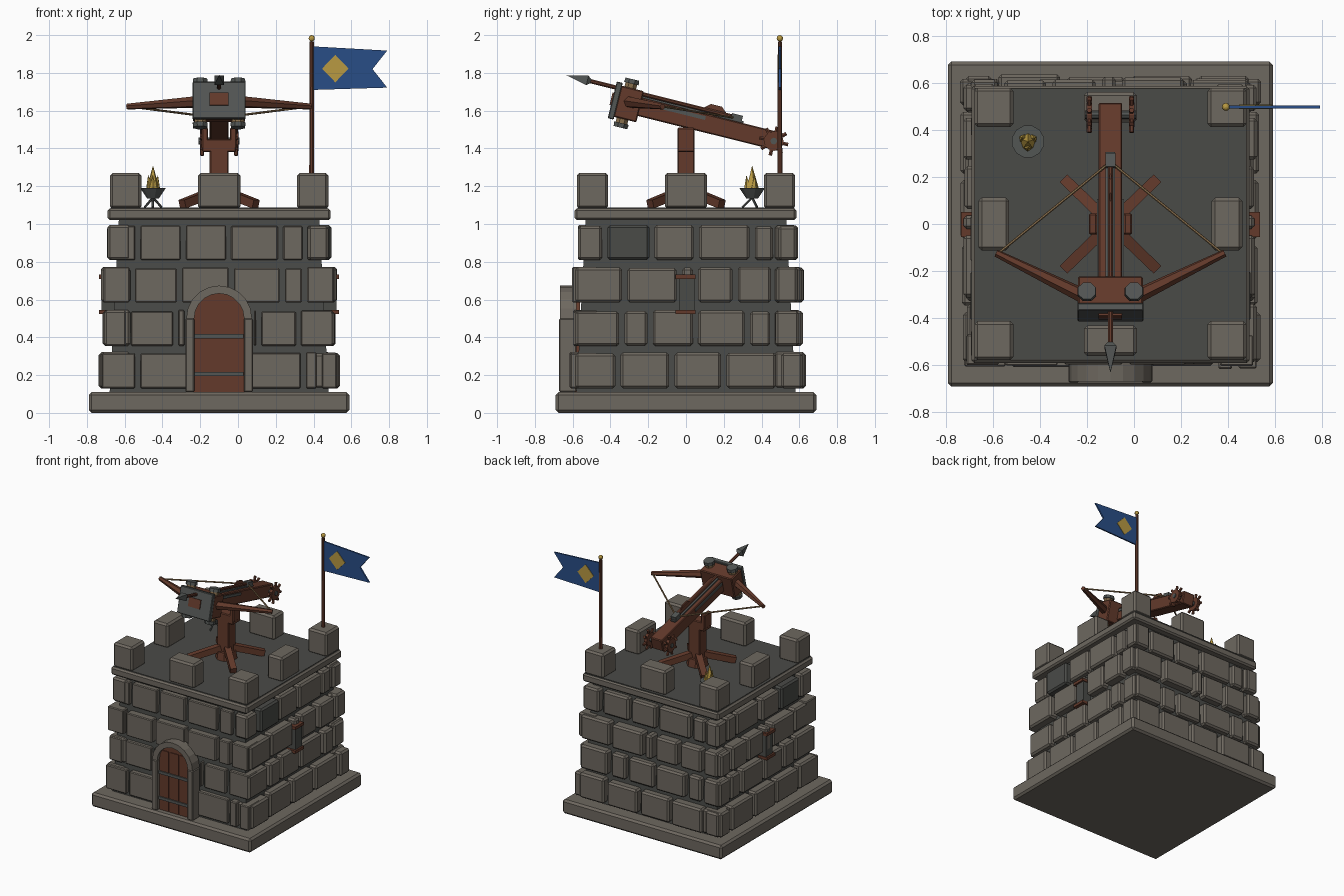
import bpy, bmesh, math, random
from mathutils import Matrix, Vector

if "Cube" in bpy.data.objects:
    bpy.data.objects.remove(bpy.data.objects["Cube"])

random.seed(4)
CX = -0.10  # tower axis in x


def material(name, rgb):
    m = bpy.data.materials.new(name)
    m.diffuse_color = (*rgb, 1)
    m.use_nodes = True
    m.node_tree.nodes["Principled BSDF"].inputs["Base Color"].default_value = m.diffuse_color
    return m


STONE = material("warm stone", (0.155, 0.138, 0.115))
DARK = material("dark stone", (0.068, 0.070, 0.064))
WOOD = material("red brown wood", (0.125, 0.042, 0.024))
IRON = material("grey iron", (0.085, 0.092, 0.088))
BLUE = material("blue cloth", (0.022, 0.075, 0.24))
GOLD = material("gold", (0.48, 0.32, 0.055))
ROPE = material("tan rope", (0.25, 0.16, 0.075))


def finish(name, bm, mat, bevel=0, M=Matrix()):
    """Turn a bmesh into a named object."""
    bmesh.ops.recalc_face_normals(bm, faces=bm.faces)
    me = bpy.data.meshes.new(name)
    bm.to_mesh(me)
    bm.free()
    me.transform(M)
    me.materials.append(mat)
    ob = bpy.data.objects.new(name, me)
    bpy.context.collection.objects.link(ob)
    if bevel:
        mod = ob.modifiers.new("bevel", "BEVEL")
        mod.width, mod.segments = bevel, 1
    return ob


def make(name, mat, boxes=(), rods=(), bevel=0, M=Matrix()):
    """boxes: (x0, x1, y0, y1, z0, z1); rods: (start, end, r_start, r_end, sides)."""
    bm = bmesh.new()
    for x0, x1, y0, y1, z0, z1 in boxes:
        T = Matrix.Translation(((x0 + x1) / 2, (y0 + y1) / 2, (z0 + z1) / 2))
        S = Matrix.Diagonal((x1 - x0, y1 - y0, z1 - z0, 1))
        bmesh.ops.create_cube(bm, size=1, matrix=T @ S)
    for p, q, r1, r2, n in rods:
        p, q = Vector(p), Vector(q)
        d = q - p
        R = d.to_track_quat("Z", "Y").to_matrix().to_4x4() @ Matrix.Rotation(math.pi / n, 4, "Z")
        bmesh.ops.create_cone(bm, cap_ends=True, segments=n, radius1=r1, radius2=r2,
                              depth=d.length, matrix=Matrix.Translation((p + q) / 2) @ R)
    return finish(name, bm, mat, bevel, M)


def prism(name, mat, outline, y0, y1, M=Matrix()):
    """Extrude an x-z outline from y0 to y1."""
    bm = bmesh.new()
    f = bm.faces.new([bm.verts.new((x, y0, z)) for x, z in outline])
    ext = bmesh.ops.extrude_face_region(bm, geom=[f])["geom"]
    bmesh.ops.translate(bm, vec=(0, y1 - y0, 0),
                        verts=[v for v in ext if isinstance(v, bmesh.types.BMVert)])
    return finish(name, bm, mat, 0, M)


C = Matrix.Translation((CX, 0, 0))

# Tower body
make("foundation", STONE, [(-.69, .69, -.69, .69, 0, .11)], bevel=.015, M=C)
r2 = math.sqrt(2)
make("wall_core", DARK, rods=[((0, 0, .1), (0, 0, 1.04), .58 * r2, .53 * r2, 4)], M=C)
make("parapet_slab", STONE, [(-.59, .59, -.59, .585, 1.02, 1.083)], bevel=.012, M=C)
make("roof_floor", DARK, [(-.575, .575, -.575, .575, 1.06, 1.088)], M=C)

# Brick courses: brick edges along each wall, bottom course first
ROWS = [(.13, .32, .632), (.355, .542, .612), (.585, .77, .618), (.81, .992, .588)]
FRONT = [[-.635, -.43, -.14, .16, .445, .53, .635], [-.615, -.48, -.23, -.17, .17, .21, .42, .615],
         [-.625, -.46, -.21, .065, .335, .452, .62], [-.59, -.43, -.19, .05, .325, .455, .585]]
SIDE = [[-.6, -.36, -.075, .2, .49, .63], [-.6, -.34, -.19, .05, .325, .46, .612],
        [-.6, -.325, -.035, .05, .26, .465, .605], [-.585, -.43, -.18, .055, .35, .475, .6]]
bricks = {"bricks_front": (FRONT, 0, .965), "bricks_right": (SIDE, 90, 1),
          "bricks_back": (SIDE, 180, 1), "bricks_left": (FRONT, 270, 1)}
for name, (table, angle, k) in bricks.items():
    if name == "bricks_left":  # mirror of the right wall
        table = [[-e for e in reversed(row)] for row in SIDE]
    light, dark = [], []
    for i, (z0, z1, out) in enumerate(ROWS):
        for a, b in zip(table[i], table[i][1:]):
            mid = (a + b) / 2
            if name == "bricks_front" and i < 2 and abs(mid) < .16:
                continue  # doorway
            j = random.uniform(-.012, .004)
            odd = i == 3 and ((name == "bricks_right" and -.4 < mid < -.25)
                              or (name == "bricks_left" and .25 < mid < .4))
            (dark if odd else light).append(
                (a + .014, b - .014, -out * k - j - .003, -.47, z0, z1 + random.uniform(-.006, .004)))
    R = C @ Matrix.Rotation(math.radians(angle), 4, "Z")
    make(name, STONE, light, bevel=.013, M=R)
    if dark:
        make(name + "_dark", DARK, dark, bevel=.013, M=R)

# Merlons
merlons = []
for sx in (-1, 0, 1):
    for sy in (-1, 0, 1):
        if sx or sy:
            wx = .083 if sx and sy else (.065 if sx else .112)
            wy = .083 if sx and sy else (.065 if sy else .112)
            x, y = sx * .495, sy * .495
            merlons.append((x - wx, x + wx, y - wy, y + wy, 1.08, 1.27))
make("merlons", STONE, merlons, bevel=.014, M=C)


# Door and arch
def arc(r, n=10):
    return [(r * math.cos(math.pi * i / n), .5 + r * math.sin(math.pi * i / n)) for i in range(n + 1)]


make("door_posts", STONE, [(s * .155 - .024, s * .155 + .024, -.672, -.58, .11, .5) for s in (-1, 1)],
     bevel=.006, M=C)
prism("door_arch", STONE, arc(.174) + arc(.132)[::-1], -.668, -.58, M=C)
prism("door_panel", WOOD, [(-.135, .11), (.135, .11)] + arc(.135), -.64, -.56, M=C)
make("door_planks", WOOD, [(x - .037, x + .037, -.646, -.63, .115, .58) for x in (-.085, 0, .085)], M=C)
make("door_straps", IRON, [(-.13, .13, -.655, -.64, z, z + .022) for z in (.195, .395)], M=C)

# Side windows
for s, side in ((1, "right"), (-1, "left")):
    R = C @ Matrix.Diagonal((s, 1, 1, 1))
    make("window_slit_" + side, DARK, [(.55, .622, -.037, .045, .54, .715)], M=R)
    make("window_timbers_" + side, WOOD, [(.55, .635, -.055, .05, z, z + .022) for z in (.523, .71)], M=R)

# Weapon stand
make("stand_post", WOOD, [(-.05, .05, -.045, .045, 1.08, 1.45), (-.09, .09, -.045, .045, 1.38, 1.45)]
     + [(s * .075 - .017, s * .075 + .017, -.045, .045, 1.4, 1.51) for s in (-1, 1)], bevel=.006, M=C)
make("stand_hub", WOOD, rods=[((0, 0, 1.09), (0, 0, 1.15), .08, .07, 8)], M=C)
make("stand_feet", WOOD, rods=[((sx * .03, sy * .03, 1.17), (sx * .195, sy * .19, 1.105), .034, .032, 4)
                               for sx in (-1, 1) for sy in (-1, 1)], M=C)

# Tilted weapon: local -y points forward along the stock
B = Matrix.Translation((CX, 0, 1.56)) @ Matrix.Rotation(math.radians(-14), 4, "X")
make("stock", WOOD, [(-.05, .05, -.37, .52, -.05, .048)], bevel=.006, M=B)
make("stock_rail", IRON, [(-.02, .02, -.36, .3, .045, .058)]
     + [(s * .053 - .004, s * .053 + .004, -.24, .1, .015, .035) for s in (-1, 1)], M=B)
make("slider", IRON, [(-.022, .022, .23, .29, .05, .085)], M=B)
make("head_block", WOOD, [(-.138, .138, -.375, -.25, -.085, .085)], bevel=.006, M=B)
make("head_plate", IRON, [(-.14, .14, -.402, -.37, -.1, .1)], bevel=.004, M=B)
make("stock_nose", WOOD, [(-.05, .05, -.41, -.39, -.03, .038)], M=B)
bundle = [(s * .1, u) for s in (-1, 1) for u in (-1, 1)]
make("torsion_ropes", ROPE, rods=[((x, -.325, u * .08), (x, -.325, u * .112), .034, .034, 8)
                                  for x, u in bundle], M=B)
make("torsion_caps", IRON, rods=[((x, -.325, u * .108), (x, -.325, u * .132), .043, .04, 8)
                                 for x, u in bundle], M=B)
make("bow_arms", WOOD, rods=[((s * .12, -.315, .01), (s * .485, -.135, .03), .032, .016, 6)
                             for s in (-1, 1)], M=B)
make("bowstring", ROPE, rods=[((s * .475, -.135, .03), (0, .255, .065), .006, .006, 6)
                              for s in (-1, 1)], M=B)
make("bolt_shaft", WOOD, rods=[((0, -.57, .068), (0, .25, .068), .012, .012, 8)], M=B)
make("bolt_head", IRON, rods=[((0, -.555, .068), (0, -.668, .068), .036, 0, 4),
                              ((0, -.535, .068), (0, -.555, .068), .014, .036, 4)], M=B)
# Fletching: vertical fin, profile turned to lie along the stock
prism("bolt_fletching", WOOD, [(.07, .07), (.11, .105), (.17, .105), (.21, .07)], -.004, .004,
      M=B @ Matrix.Rotation(math.pi / 2, 4, "Z"))

# Winch
spokes, wheels = [], []
for s in (-1, 1):
    wheels.append(((s * .078, .48, -.005), (s * .102, .48, -.005), .052, .052, 12))
    for i in range(8):
        a = math.pi * i / 4
        spokes.append(((s * .09, .48, -.005),
                       (s * .09, .48 + .078 * math.cos(a), -.005 + .078 * math.sin(a)), .009, .011, 6))
make("winch_wheels", WOOD, rods=wheels, M=B)
make("winch_spokes", WOOD, rods=spokes, M=B)
make("winch_axle", IRON, rods=[((-.108, .48, -.005), (.108, .48, -.005), .018, .018, 8)], M=B)

# Flag
F = Matrix.Translation((0, .497, 0))
make("flag_pole", WOOD, rods=[((.39, 0, 1.26), (.39, 0, 1.965), .014, .012, 8)], M=F)
bm = bmesh.new()
bmesh.ops.create_uvsphere(bm, u_segments=10, v_segments=6, radius=.017,
                          matrix=Matrix.Translation((.39, .497, 1.983)))
finish("pole_knob", bm, GOLD)
prism("flag_cloth", BLUE, [(.4, 1.71), (.79, 1.722), (.712, 1.82), (.79, 1.918), (.4, 1.94)], -.006, .006, M=F)
prism("flag_diamond", GOLD, [(.445, 1.823), (.515, 1.75), (.585, 1.823), (.515, 1.896)], -.0095, .0095, M=F)

# Brazier
P = Matrix.Translation((-.45, .35, 0))
ring = [(math.cos(2.094 * i + .5), math.sin(2.094 * i + .5)) for i in range(3)]
make("brazier_bowl", IRON, rods=[((0, 0, 1.135), (0, 0, 1.19), .032, .07, 12)], M=P)
make("brazier_legs", IRON, rods=[((x * -.01, y * -.01, 1.15), (x * .052, y * .052, 1.088), .007, .006, 6)
                                 for x, y in ring], M=P)
make("flame", GOLD, rods=[((0, 0, 1.18), (0, 0, 1.31), .038, 0, 5)]
     + [((x * .022, y * .022, 1.18), (x * .03, y * .03, 1.26), .022, 0, 5) for x, y in ring], M=P)
